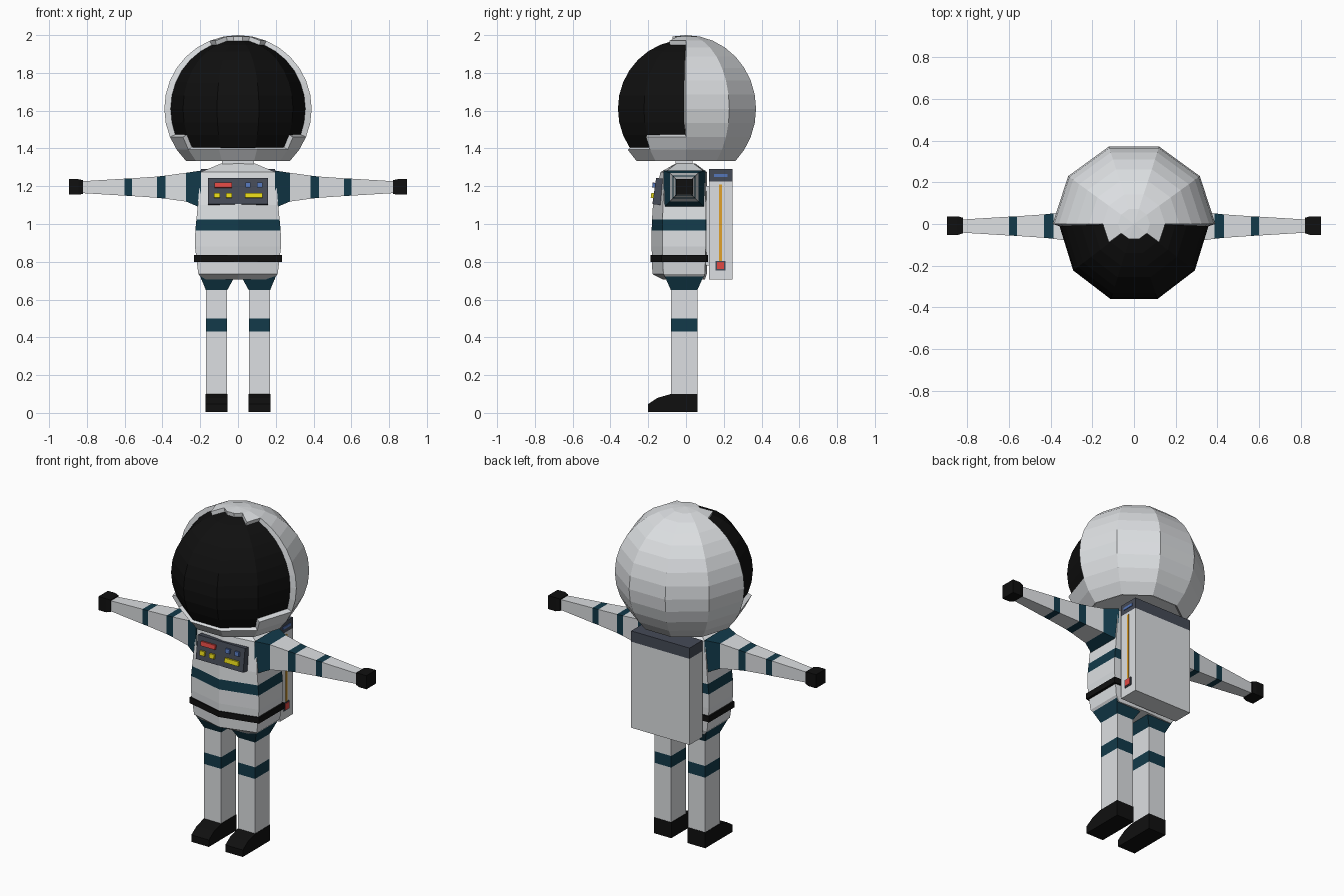
import bpy, bmesh, math
from mathutils import Vector, Matrix

cube = bpy.data.objects.get("Cube")
if cube:
    bpy.data.objects.remove(cube, do_unlink=True)


def material(name, r, g, b):
    m = bpy.data.materials.new(name)
    m.use_nodes = True
    m.diffuse_color = (r, g, b, 1)
    bsdf = next(n for n in m.node_tree.nodes if n.type == 'BSDF_PRINCIPLED')
    bsdf.inputs["Base Color"].default_value = (r, g, b, 1)
    bsdf.inputs["Roughness"].default_value = 0.8
    return m


WHITE = material("suit_white", .72, .74, .76)
TEAL = material("dark_teal", .006, .042, .068)
BLACK = material("black", .005, .005, .005)
GREY = material("panel_grey", .06, .07, .095)
RED = material("red", .75, .065, .055)
YELLOW = material("yellow", .8, .7, .01)
BLUE = material("blue", .09, .18, .48)
ORANGE = material("orange", .75, .36, .025)


def make_object(name, bm, mats):
    me = bpy.data.meshes.new(name)
    bm.to_mesh(me)
    bm.free()
    for m in mats:
        me.materials.append(m)
    ob = bpy.data.objects.new(name, me)
    bpy.context.collection.objects.link(ob)
    return ob


def loft(name, rings, mats, bands=None):
    """Skin a list of equal point rings; bands gives a material index per span."""
    bm = bmesh.new()
    loops = [[bm.verts.new(p) for p in ring] for ring in rings]
    n = len(loops[0])
    for i, (a, b) in enumerate(zip(loops, loops[1:])):
        for k in range(n):
            f = bm.faces.new((a[k], a[(k + 1) % n], b[(k + 1) % n], b[k]))
            f.material_index = bands[i] if bands else 0
    bm.faces.new(loops[0]).material_index = bands[0] if bands else 0
    bm.faces.new(loops[-1]).material_index = bands[-1] if bands else 0
    bmesh.ops.recalc_face_normals(bm, faces=bm.faces)
    return make_object(name, bm, mats)


def rect_z(z, x0, x1, y0, y1):
    return [(x0, y0, z), (x1, y0, z), (x1, y1, z), (x0, y1, z)]


def rect_x(x, y0, y1, z0, z1):
    return [(x, y0, z0), (x, y1, z0), (x, y1, z1), (x, y0, z1)]


def box(name, x0, x1, y0, y1, z0, z1, mat):
    return loft(name, [rect_z(z0, x0, x1, y0, y1), rect_z(z1, x0, x1, y0, y1)], [mat])


# Torso section: six points with a shallow ridge down the chest and back
def body(z, w, ridge, corner, back):
    return [(0, ridge, z), (w, corner, z), (w, back, z),
            (0, back + .01, z), (-w, back, z), (-w, corner, z)]


loft("torso", [
    body(.705, .185, -.12, -.1, .09),
    body(.735, .21, -.178, -.12, .1),
    body(.88, .228, -.182, -.125, .105),
    body(.965, .226, -.182, -.125, .105),
    body(1.025, .22, -.18, -.124, .105),
    body(1.1, .213, -.175, -.122, .105),
    body(1.275, .198, -.135, -.11, .1),
    body(1.32, .09, -.055, -.05, .04)],
    [WHITE, TEAL], [0, 0, 0, 1, 0, 0, 0])
loft("belt", [body(z, .233, -.187, -.13, .112) for z in (.8, .835)], [BLACK])
box("neck", -.085, .085, -.055, .035, 1.31, 1.37, WHITE)

for side, s in (("left", 1), ("right", -1)):
    # Arm: flared shoulder, tapering sleeve with two bands, square glove
    arm = [(.195, -.12, .103, 1.085, 1.283)]
    for x, h in ((.275, .076), (.385, .061), (.43, .056), (.56, .047),
                 (.6, .045), (.83, .031)):
        arm.append((x, -.01 - h, -.01 + h, 1.195 - h, 1.195 + h))
    loft(side + "_arm", [rect_x(s * a[0], *a[1:]) for a in arm],
         [WHITE, TEAL], [1, 0, 1, 0, 1, 0])
    loft(side + "_glove", [rect_x(s * .82, -.045, .03, 1.16, 1.232),
                           rect_x(s * .845, -.053, .037, 1.155, 1.237),
                           rect_x(s * .895, -.053, .037, 1.155, 1.237)], [BLACK])

    # Leg: flared hip, straight shin with a knee band
    def leg(z):
        return rect_z(z, s * .057, s * .17, -.08, .06)
    loft(side + "_leg", [leg(.08), leg(.43), leg(.5), leg(.65),
                         rect_z(.735, s * .01, s * .205, -.118, .098)],
         [WHITE, TEAL], [0, 1, 0, 1])

    # Boot: side profile swept across its width
    profile = [(.062, .005), (.062, .1), (-.08, .1), (-.15, .08),
               (-.2, .047), (-.2, .005)]
    loft(side + "_boot", [[(s * x, y, z) for y, z in profile]
                          for x in (.055, .172)], [BLACK])

# Backpack with dark lid and side markings
box("backpack", -.195, .195, .122, .245, .705, 1.225, WHITE)
box("backpack_lid", -.195, .195, .122, .245, 1.225, 1.29, GREY)
box("backpack_mount", -.12, .12, .09, .13, .78, 1.2, WHITE)
for name, y0, y1, z0, z1, t, mat in (
        ("pack_stripe", .176, .19, .8, 1.21, .002, ORANGE),
        ("pack_button_frame", .157, .209, .755, .805, .004, GREY),
        ("pack_button", .164, .202, .762, .798, .008, RED),
        ("pack_lid_light", .148, .22, 1.25, 1.265, .004, BLUE)):
    box(name, .193, .195 + t, y0, y1, z0, z1, mat)

# Chest control panel, leaning back with the chest
lean = Matrix.Translation((0, -.168, 1.175)) @ Matrix.Rotation(math.radians(-8), 4, 'X')
panel = [box("chest_panel", -.158, .158, 0, .045, -.07, .07, GREY)]
for name, x, z, w, h, mat in (
        ("panel_red_bar", -.078, .03, .095, .026, RED),
        ("panel_blue_left", .115, .03, .027, .025, BLUE),
        ("panel_blue_right", .052, .03, .027, .025, BLUE),
        ("panel_yellow_inner", -.048, -.025, .032, .026, YELLOW),
        ("panel_yellow_outer", -.112, -.025, .032, .026, YELLOW),
        ("panel_yellow_bar", .084, -.025, .092, .026, YELLOW)):
    panel.append(box(name, x - w / 2, x + w / 2, -.014, .01, z - h / 2, z + h / 2, mat))
for ob in panel:
    ob.data.transform(lean)


# Helmet: ten-sided sphere, opened at the front by a face rule
def half_helmet(name, keep, scale, mat):
    bm = bmesh.new()
    bmesh.ops.create_uvsphere(bm, u_segments=10, v_segments=16, radius=1)
    v = min(bm.verts, key=lambda v: abs(v.co.z))
    turn = Matrix.Rotation(-math.atan2(v.co.y, v.co.x), 4, 'Z')
    bmesh.ops.transform(bm, matrix=turn, verts=bm.verts)
    drop = [f for f in bm.faces if not keep(f.calc_center_median())]
    bmesh.ops.delete(bm, geom=drop, context='FACES')
    place = Matrix.Translation((0, 0, 1.61)) @ Matrix.Diagonal(Vector((*scale, 1)))
    bmesh.ops.transform(bm, matrix=place, verts=bm.verts)
    return make_object(name, bm, [mat])


def shell_rule(c):
    lat = math.degrees(math.asin(c.z / c.length))
    if c.y > 0:
        return lat > -45
    outer = abs(c.y) < abs(c.x) * math.tan(math.radians(36))
    low, high = (-22.5, 67.5) if outer else (-33.75, 78.75)
    return -45 < lat < low or lat > high


shell = half_helmet("helmet_shell", shell_rule, (.39, .39, .39), WHITE)
thick = shell.modifiers.new("thickness", 'SOLIDIFY')
thick.thickness = .035
thick.offset = -1
half_helmet("visor", lambda c: c.y < 0 and c.z > -.66, (.36, .379, .366), BLACK)

# Flat underside closing the helmet around the neck
loft("helmet_base", [[(.265 * math.cos(k * math.pi / 5), .265 * math.sin(k * math.pi / 5), z)
                      for k in range(10)] for z in (1.34, 1.355)], [WHITE])
